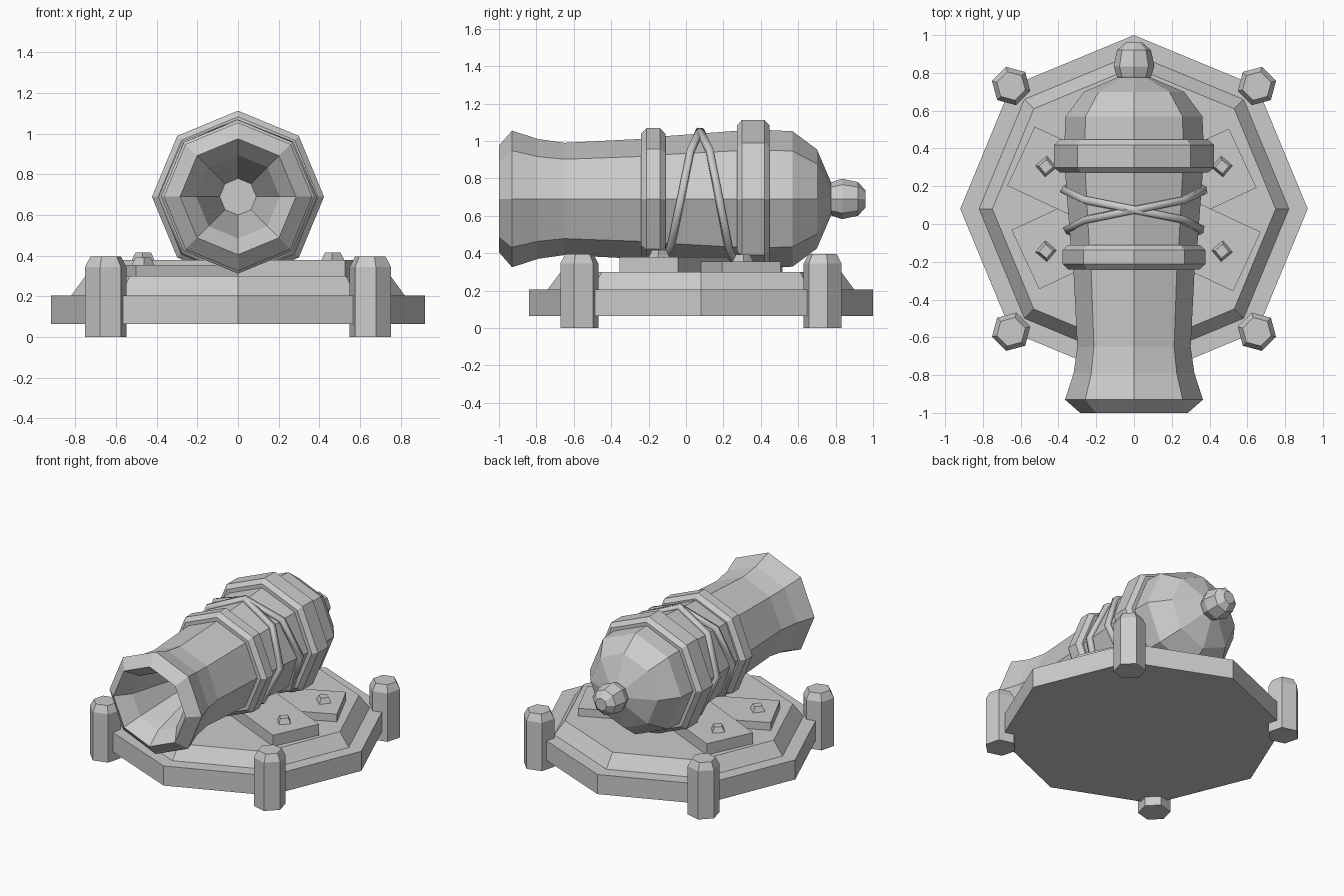
import bpy, bmesh
from math import sin, cos, pi, radians
from mathutils import Matrix, Vector

if "Cube" in bpy.data.objects:
    bpy.data.objects.remove(bpy.data.objects["Cube"])

AXIS_Z = 0.69    # height of the barrel axis
BASE_Y = 0.08    # centre of the base


def finish(name, bm):
    bmesh.ops.recalc_face_normals(bm, faces=bm.faces)
    mesh = bpy.data.meshes.new(name)
    bm.to_mesh(mesh)
    bm.free()
    obj = bpy.data.objects.new(name, mesh)
    bpy.context.collection.objects.link(obj)
    return obj


def lathe(name, profile, sides=8, along_y=False, center=(0, 0, 0), phase=0.0, ring=False):
    """Faceted revolve of (position, radius) points; ring=True closes the profile."""
    bm = bmesh.new()
    loops = []
    for t, r in profile:
        row = []
        for i in range(sides):
            a = phase + 2 * pi * i / sides
            p = (r * cos(a), t, r * sin(a)) if along_y else (r * cos(a), r * sin(a), t)
            row.append(bm.verts.new(Vector(center) + Vector(p)))
        loops.append(row)
    pairs = list(zip(loops, loops[1:]))
    if ring:
        pairs.append((loops[-1], loops[0]))
    else:
        bm.faces.new(loops[0])
        bm.faces.new(loops[-1])
    for a, b in pairs:
        for i in range(sides):
            j = (i + 1) % sides
            bm.faces.new((a[i], a[j], b[j], b[i]))
    return finish(name, bm)


def block(name, size, center, angle, taper=1.0):
    """Box rotated about z, with an optionally narrowed top."""
    bm = bmesh.new()
    bmesh.ops.create_cube(bm, size=1)
    for v in bm.verts:
        k = taper if v.co.z > 0 else 1
        v.co = Vector((v.co.x * size[0] * k, v.co.y * size[1] * k, v.co.z * size[2]))
    bm.transform(Matrix.Translation(center) @ Matrix.Rotation(angle, 4, 'Z'))
    return finish(name, bm)


# Octagonal stepped base
lathe("base", [(0.065, 0.92), (0.205, 0.92), (0.205, 0.82), (0.30, 0.75)],
      center=(0, BASE_Y, 0))

# Hexagonal corner posts on the diagonal base corners
for n in range(4):
    a = pi / 4 + n * pi / 2
    lathe(f"corner_post_{n + 1}", [(0, 0.105), (0.345, 0.105), (0.395, 0.078)], sides=6,
          center=(0.92 * cos(a), BASE_Y + 0.92 * sin(a), 0), phase=a + pi / 6)

# Crossed planks with a rivet at each end
for n, (sign, top, length) in enumerate([(1, 0.355, 1.27), (-1, 0.38, 1.32)]):
    ang = sign * radians(25)
    block(f"plank_{n + 1}", (length, 0.345, top - 0.28), (0, BASE_Y, (top + 0.28) / 2), ang)
    for side in (-1, 1):
        block(f"rivet_{n + 1}_{side}", (0.088, 0.088, 0.05),
              (side * 0.466, BASE_Y + side * sign * 0.224, top + 0.012), pi / 4 + ang * 0.2, 0.6)

# Barrel with tapered bore, from bore floor round the muzzle to the breech
barrel = [(-0.50, 0.09), (-0.90, 0.205), (-1.0, 0.285), (-0.93, 0.365), (-0.79, 0.32),
          (-0.65, 0.30), (-0.22, 0.322), (-0.12, 0.335), (0.28, 0.365), (0.44, 0.368),
          (0.57, 0.362), (0.70, 0.265), (0.775, 0.09)]
lathe("barrel", barrel, along_y=True, center=(0, 0, AXIS_Z))

# Rear knob
lathe("breech_knob", [(0.76, 0.075), (0.78, 0.09), (0.835, 0.108), (0.92, 0.09), (0.96, 0.045)],
      along_y=True, center=(0, 0, AXIS_Z))

# Raised bevelled bands
for name, y0, y1, r in [("front_band", -0.24, -0.11, 0.378), ("rear_band", 0.272, 0.447, 0.423)]:
    lathe(name, [(y0, 0.30), (y0, r - 0.03), (y0 + 0.028, r), (y1 - 0.028, r),
                 (y1, r - 0.03), (y1, 0.30)],
          along_y=True, center=(0, 0, AXIS_Z), ring=True)

# Two ropes crossing at the top and spreading down each side
for n, sign in enumerate((1, -1)):
    curve = bpy.data.curves.new(f"rope_{n + 1}", 'CURVE')
    curve.dimensions = '3D'
    curve.bevel_depth = 0.026
    curve.bevel_resolution = 0
    curve.use_fill_caps = True
    spline = curve.splines.new('POLY')
    spline.points.add(8)
    for i, pt in enumerate(spline.points):
        a = (i - 4) * pi / 4
        y = 0.075 + sign * 0.204 * a / pi
        r = 0.344 + 0.079 * y + 0.010
        pt.co = (r * sin(a), y, AXIS_Z + r * cos(a), 1)
    obj = bpy.data.objects.new(f"rope_{n + 1}", curve)
    bpy.context.collection.objects.link(obj)
